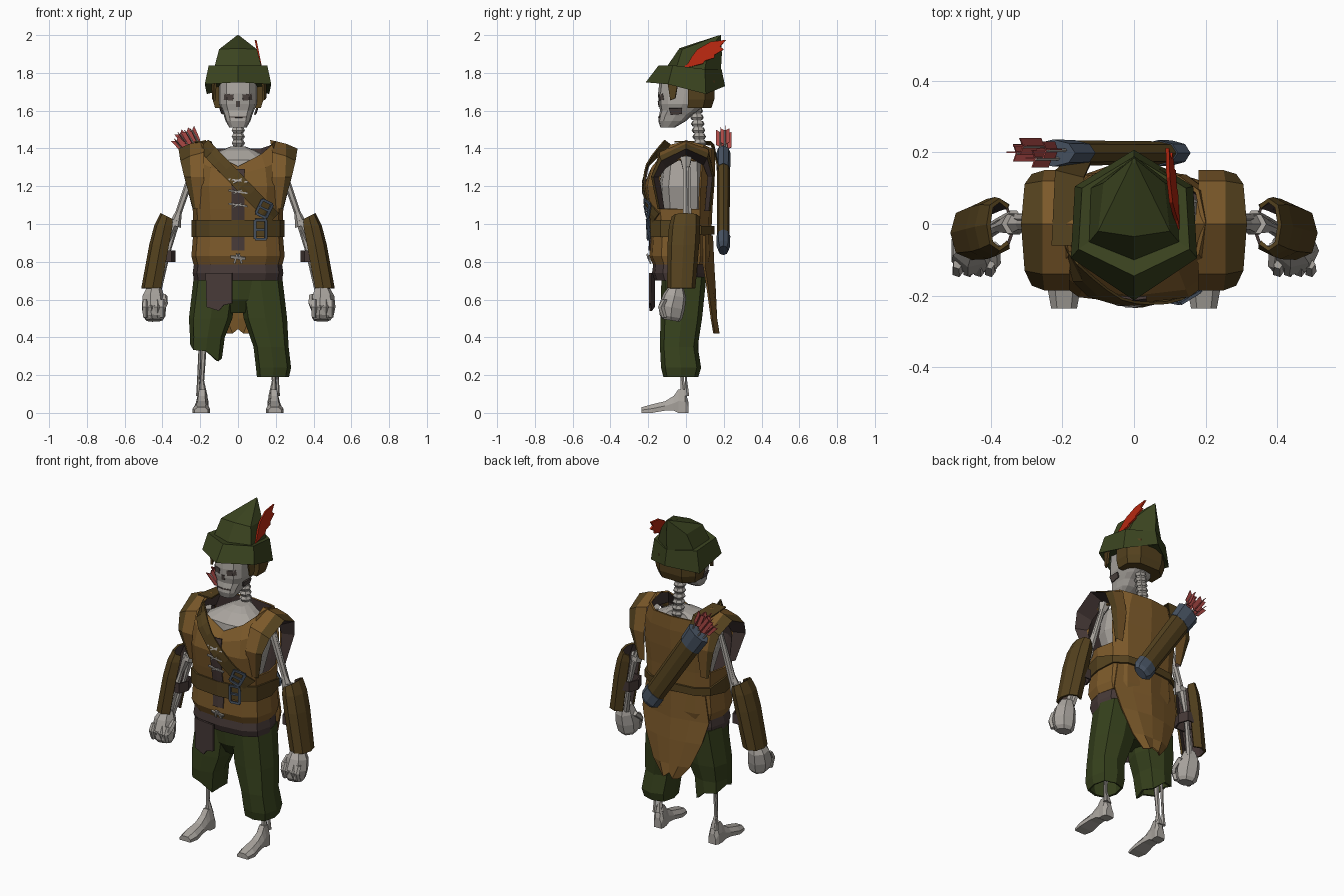
import bpy, math
from mathutils import Vector

def material(name, *rgb):
    m = bpy.data.materials.new(name)
    m.diffuse_color = (*rgb, 1)
    return m

JACKET = material("tan_leather", .20, .10, .023)
LEATHER = material("dark_leather", .088, .053, .013)
HAT = material("hat_green", .043, .057, .014)
TROUSER = material("trouser_green", .037, .053, .012)
BONE = material("bone", .40, .375, .345)
SASH = material("sash_brown", .062, .041, .038)
METAL = material("blue_grey", .065, .088, .125)
FEATHER = material("feather_red", .46, .02, .005)
FLETCH = material("fletching_red", .40, .065, .06)
DARK = material("socket_shadow", .075, .058, .052)

def mesh(name, verts, faces, mats, thick=0, lining=0):
    me = bpy.data.meshes.new(name)
    me.from_pydata([tuple(v) for v in verts], [], faces)
    for m in mats if isinstance(mats, list) else [mats]:
        me.materials.append(m)
    ob = bpy.data.objects.new(name, me)
    bpy.context.collection.objects.link(ob)
    if thick:
        s = ob.modifiers.new("thickness", 'SOLIDIFY')
        s.thickness, s.offset, s.material_offset = thick, -1, lining
    return ob

def loft(name, rings, mats, cap=True, thick=0, lining=0, skip=lambda r, i: False):
    # rings run from bottom to top so that faces point outward
    n, m = len(rings[0]), len(rings)-1
    faces = [(r*n+i, r*n+(i+1) % n, (r+1)*n+(i+1) % n, (r+1)*n+i)
             for r in range(m) for i in range(n) if not skip(r, i)]
    if cap:
        faces += [tuple(reversed(range(n))), tuple(m*n+i for i in range(n))]
    return mesh(name, [p for r in rings for p in r], faces, mats, thick, lining)

def oval(z, hw, yf, yb, n=12, cx=0, e=.7):
    pw = lambda v: math.copysign(abs(v)**e, v) if abs(v) > 1e-6 else 0
    a = [2*math.pi*i/n for i in range(n)]
    return [(cx+hw*pw(math.cos(t)), (yf+yb)/2+(yb-yf)/2*pw(math.sin(t)), z) for t in a]

def tube(name, path, mat, n=6, squash=1):
    pts = [Vector(p) for p, _ in path]
    ax = (pts[-1]-pts[0]).normalized()
    u = Vector((0, 1, 0)).cross(ax).normalized()
    v = ax.cross(u)*squash
    ang = [2*math.pi*i/n for i in range(n)]
    return loft(name, [[p+u*r*math.cos(t)+v*r*math.sin(t) for t in ang]
                       for p, (_, r) in zip(pts, path)], mat)

def lerp_table(rows, k):
    for a, b in zip(rows, rows[1:]):
        if k <= b[0]:
            t = max(0, (k-a[0])/(b[0]-a[0]))
            return [p+(q-p)*t for p, q in zip(a, b)]
    return rows[-1]

def bar(name, prof, a, b, w, mat, off=.012, n=1):
    # thin strip laid over the front of a profile
    d = Vector((b[0]-a[0], b[1]-a[1])).normalized()*w/2
    vs = []
    for i in range(n+1):
        for k in (1, 0, -1):
            x, z = a[0]+(b[0]-a[0])*i/n-d.y*k, a[1]+(b[1]-a[1])*i/n+d.x*k
            _, hw, yf, yb = lerp_table(prof, z)
            f = lerp_table([(0, 1), (.615, .904), (.904, .615), (1, 0)], abs(x)/hw)[1]
            vs.append((x, (yf+yb)/2+(yf-yb)/2*f-off, z))
    fs = [(3*i+k, 3*i+k+1, 3*i+k+4, 3*i+k+3) for i in range(n) for k in (0, 1)]
    return mesh(name, vs, fs, mat, .008)

# jacket with open armholes and a V neck
TORSO = [(.785, .235, -.175, .13), (.83, .247, -.195, .14), (.97, .235, -.185, .135),
         (1.08, .24, -.205, .14), (1.2, .25, -.222, .15), (1.33, .235, -.2, .155), (1.42, .2, -.14, .15)]
rings = [oval(*r) for r in TORSO]
drop = {9: .115, 8: .05, 10: .05, 2: .02, 3: .02, 4: .02, 0: -.02, 6: -.02}
for k, scale in ((5, .6), (6, 1)):
    rings[k] = [(x, y, z-scale*drop.get(i, 0)) for i, (x, y, z) in enumerate(rings[k])]
loft("jacket", rings, [JACKET, SASH], False, .012, 1, lambda r, i: r in (3, 4) and i in (11, 0, 5, 6))
loft("ribcage", [oval(1.0, .14, -.12, .1), oval(1.2, .2, -.14, .11), oval(1.34, .18, -.12, .1),
                 oval(1.39, .09, -.06, .09), oval(1.41, .04, -.01, .09)], BONE)
bar("front_panel", TORSO, (0, 1.29), (0, .86), .07, SASH, .006, 7)
for z in (1.23, 1.17, 1.1):
    bar("lace", TORSO, (-.05, z+.007), (.05, z-.007), .009, BONE, .014, 4)
    bar("lace_cross", TORSO, (-.025, z-.012), (.02, z+.01), .007, BONE, .016, 2)
bar("lace_knot", TORSO, (-.04, .825), (.04, .815), .014, BONE, .014, 4)
for s in (1, -1):
    bar("lace_end", TORSO, (s*.005, .84), (s*.02, .79), .011, BONE, .016)

# shoulder caps: tan top, dark trim, then a lining folded back into the armhole
CAP = [(-.15, 1.08, .19, .225, .238), (-.185, 1.25, .18, .25, .285), (-.14, 1.36, .18, .255, .305),
       (0, 1.425, .17, .255, .315), (.12, 1.375, .18, .255, .305), (.15, 1.25, .18, .25, .285),
       (.13, 1.07, .19, .225, .238)]
for s in (1, -1):
    vs = []
    for y, z, a, b, c in CAP:
        h = .02 if z > 1.3 else 0
        vs += [(s*a, y, z+h), (s*b, y, z), (s*c, y*.93, z-h*1.3), (s*.215, y*.76, z-h*3.2)]
    fs = [(4*i+k, 4*i+k+1, 4*i+k+5, 4*i+k+4)[::s] for i in range(6) for k in (0, 1, 2)]
    cap = mesh("shoulder_cap", vs, fs, [JACKET, LEATHER, SASH])
    for p in cap.data.polygons:
        p.material_index = p.index % 3

# belt (narrower behind), shoulder strap, buckles
def belt_ring(z, dz):
    return [(x, y, z-dz if y > .05 else z) for x, y, _ in oval(z, .247, -.203, .15)]
loft("belt", [belt_ring(.93, -.015), belt_ring(1.02, .03)], LEATHER, False, .012)
bar("shoulder_strap", TORSO, (-.185, 1.42), (.19, 1.03), .075, LEATHER, .014, 9)
mesh("strap_back", [(-.23, -.06, 1.44), (-.14, -.06, 1.44), (-.14, .13, 1.44), (-.22, .15, 1.42),
                    (-.12, .175, 1.3), (-.19, .175, 1.28)], [(0, 1, 2, 3), (3, 2, 4, 5)], LEATHER, .008)
for cx, cz, w, h, tilt in ((.14, 1.08, .03, .04, -.45), (.12, .97, .03, .05, 0)):
    c, s = math.cos(tilt), math.sin(tilt)
    q = [(cx+c*x*w-s*z*h, cz+s*x*w+c*z*h) for x, z in ((-1, -1), (1, -1), (1, 1), (-1, 1))]
    for i in range(4):
        bar("buckle", TORSO, q[i], q[(i+1) % 4], .014, METAL, .028)
    bar("buckle_pin", TORSO, (cx-w*c, cz-w*s), (cx+w*c, cz+w*s), .012, METAL, .03)

# sash with hanging end, coat tail
loft("sash", [oval(.7, .232, -.165, .11), oval(.74, .24, -.18, .118), oval(.81, .23, -.17, .115)], SASH)
mesh("sash_end", [(-.17, -.165, .74), (-.03, -.185, .74), (-.03, -.185, .58), (-.075, -.185, .57),
                  (-.1, -.18, .54), (-.165, -.165, .56)], [(0, 1, 2, 3, 4, 5)], SASH, .012)
tail = [(.94, .2, .1, .143), (.78, .225, .1, .15), (.65, .19, .12, .158), (.5, .125, .14, .163), (.42, .06, .153, .163)]
vs = [(x*w, ym if x == 0 else ye, z+(.025 if x == 0 and z < .45 else 0))
      for z, w, ye, ym in tail for x in (-1, -.5, 0, .5, 1)]
vs = [(x, y+.025 if i % 5 in (1, 3) else y, z) for i, (x, y, z) in enumerate(vs)]
mesh("coat_tail", vs, [(5*i+k, 5*i+k+1, 5*i+k+6, 5*i+k+5) for i in range(4) for k in range(4)], JACKET, .01)

# trousers, one leg torn short
loft("trouser_seat", [oval(.53, .06, -.08, .07, 8), oval(.6, .2, -.12, .09, 8), oval(.72, .23, -.13, .105, 8)], TROUSER)
LEG = [(.5, .145, .115, -.135, .085), (.72, .117, .117, -.13, .108)]
loft("left_trouser_leg", [oval(z, w, a, b, 8, cx) for z, cx, w, a, b in
     [(.19, .185, .085, -.12, .065), (.24, .188, .093, -.132, .08), (.35, .175, .093, -.138, .062)]+LEG],
     TROUSER, False, .012)
hem = [(x, y, .315-.45*(x+.17)+.012*(-1)**i) for i, (x, y, z) in enumerate(oval(.3, .085, -.125, .065, 8, -.17))]
loft("right_trouser_leg", [hem, oval(.4, .092, -.135, .065, 8, -.162)]
     + [oval(z, w, a, b, 8, -cx) for z, cx, w, a, b in LEG], TROUSER, False, .012)

for s in (1, -1):
    # shins and feet
    tube("shin_bone", [((s*.185, -.01, .09), .024), ((s*.19, -.02, .17), .011), ((s*.175, -.03, .5), .02)], BONE)
    tube("calf_bone", [((s*.208, .005, .09), .014), ((s*.21, 0, .17), .007), ((s*.19, 0, .5), .012)], BONE)
    sect = ((-1, 0), (1, 0), (1, .5), (.55, 1), (-.55, 1), (-1, .5))
    loft("foot", [[(s*cx+w*x, y, b+(h-b)*z) for x, z in sect] for y, w, b, h, cx in (
        (.012, .025, 0, .06, .185), (-.005, .032, 0, .12, .188), (-.04, .03, 0, .125, .19),
        (-.065, .032, .012, .09, .192), (-.11, .037, .012, .062, .193),
        (-.18, .046, 0, .045, .195), (-.235, .036, 0, .03, .195))], BONE)
    # arm bones
    tube("upper_arm", [((s*.215, 0, 1.35), .035), ((s*.235, 0, 1.29), .019), ((s*.315, 0, 1.06), .017),
                       ((s*.335, 0, .99), .034)], BONE)
    tube("upper_arm_rear", [((s*.24, .012, 1.3), .014), ((s*.325, .015, 1.02), .016)], BONE)
    tube("forearm", [((s*.34, 0, 1.02), .03), ((s*.38, -.01, .9), .014), ((s*.445, -.045, .63), .022)], BONE)
    tube("forearm_inner", [((s*.335, .02, .99), .02), ((s*.37, .01, .85), .012), ((s*.425, -.03, .64), .018)], BONE)
    # bracer, open on the inner side
    br = [oval(z, w, a, b, 8, cx, .85) for z, cx, w, a, b in
          ((.66, .452, .06, -.1, .05), (.89, .41, .06, -.098, .07), (.99, .388, .056, -.09, .075),
           (1.04, .375, .036, -.075, .072))]
    br[3] = [(x, y, z+.5*(x-.375)) for x, y, z in br[3]]
    gap = (3, 4) if s > 0 else (2, 3)
    loft("bracer", [[(s*x, y, z) for x, y, z in r][::s] for r in br], [LEATHER, SASH], False, .012, 1,
         lambda r, i: i in gap)
    loft("bracer_strap", [oval(z, .055, -.075, .055, 6, s*.385) for z in (.8, .86)], SASH, False, .01)
    # fist
    tube("fist", [((s*.443, -.08, .49), .045), ((s*.445, -.08, .51), .06), ((s*.448, -.075, .56), .068),
                  ((s*.45, -.06, .62), .06), ((s*.445, -.05, .67), .036)], BONE, 7, 1.05)
    for k in range(4):
        x = s*(.402+.03*k)
        tube("finger", [((x, -.115, .505), .014), ((x, -.132, .56), .017), ((x, -.112, .6), .014)], BONE, 5)
    tube("thumb", [((s*.4, -.13, .545), .012), ((s*.388, -.11, .58), .017), ((s*.39, -.06, .62), .016)], BONE, 5)

# neck vertebrae
tube("neck_core", [((0, .08, 1.38), .024), ((0, .05, 1.63), .024)], BONE)
for i in range(7):
    y, z = .078-.004*i, 1.38+.034*i
    tube("vertebra", [((0, y, z), .028), ((0, y, z+.014), .037), ((0, y, z+.03), .028)], BONE, 7)

# skull and jaw
SKULL = [(1.51, .045, -.135, -.06), (1.545, .066, -.147, 0), (1.575, .075, -.143, .03), (1.6, .085, -.137, .07),
         (1.635, .1, -.145, .11), (1.69, .1, -.148, .13), (1.76, .1, -.14, .13)]
loft("skull", [oval(*r) for r in SKULL], BONE)
for s in (1, -1):
    bar("eye_socket", SKULL, (s*.025, 1.668), (s*.074, 1.674), .032, DARK, .004, 3)
    mesh("jaw_gap", [(s*.096, -.09, 1.615), (s*.1, -.02, 1.615), (s*.09, -.02, 1.585), (s*.084, -.08, 1.58)],
         [(0, 1, 2, 3)], DARK, .008)
bar("nose_hole", SKULL, (0, 1.65), (0, 1.62), .02, DARK, .004)
bar("mouth_line", SKULL, (-.045, 1.566), (.045, 1.566), .006, DARK, .004, 6)

# hair under the hat
HAIR = ((.135, .01), (.135, .1), (.075, .15), (-.075, .15), (-.135, .1), (-.135, .01))
loft("hair", [[(x*k, y*k, z) for x, y in HAIR] for z, k in ((1.615, .9), (1.66, 1), (1.76, 1.02))], LEATHER)
for s in (1, -1):
    mesh("sideburn", [(s*.125, -.095, 1.75), (s*.14, -.04, 1.75), (s*.138, -.055, 1.665), (s*.13, -.08, 1.655)],
         [(0, 1, 2, 3)], LEATHER, .012)

# pointed hat: each ring is front, side front, side back, back
def hexring(f, a, b, r):
    return [(0, *f), a, b, (0, *r), (-b[0], *b[1:]), (-a[0], *a[1:])]
loft("hat", [hexring((-.185, 1.765), (.145, -.08, 1.75), (.14, .09, 1.71), (.17, 1.74)),
             hexring((-.213, 1.75), (.176, -.095, 1.74), (.165, .105, 1.688), (.207, 1.73)),
             hexring((-.145, 1.84), (.155, -.07, 1.84), (.145, .1, 1.82), (.188, 1.82)),
             hexring((-.1, 1.835), (.125, -.05, 1.83), (.12, .1, 1.82), (.185, 1.82)),
             hexring((-.035, 1.93), (.1, -.02, 1.925), (.085, .115, 1.91), (.19, 1.9)),
             hexring((.17, 1.998), (.006, .172, 1.998), (.006, .18, 1.998), (.184, 2.0))], HAT)

# hat feather with a notched edge
edge = [(-.02, 1.825), (.03, 1.835), (.09, 1.85), (.1, 1.865), (.15, 1.88), (.15, 1.895), (.2, 1.925),
        (.18, 1.94), (.212, 1.975), (.13, 1.965), (.06, 1.925), (.03, 1.885), (.01, 1.85)]
mesh("feather", [(.128-.2*(z-1.825), y, z) for y, z in edge], [tuple(range(len(edge)))], FEATHER, .01)

# quiver and arrows
A, B = Vector((.112, .198, .87)), Vector((-.225, .198, 1.375))
at = lambda t: A.lerp(B, t)
tube("quiver", [(at(.1), .06), (at(.84), .065)], LEATHER, 8, .54)
tube("quiver_tip", [(at(-.02), .045), (at(.02), .063), (at(.13), .065)], METAL, 8, .56)
tube("quiver_rim", [(at(.82), .069), (at(1), .073)], METAL, 8, .52)
axis = (B-A).normalized()
side = Vector((0, 1, 0)).cross(axis)
for u, v, h in ((-.035, 0, .11), (-.01, .018, .13), (.015, -.016, .12), (.036, .008, .11)):
    p = B+side*u+Vector((0, v, 0))
    q = p+axis*h+side*u*.4
    tube("arrow_shaft", [(p-axis*.06, .005), (q, .005)], BONE, 4)
    for d in (side, Vector((0, 1, 0))):
        w = d*.024
        mesh("fletching", [p+axis*.03, p+axis*.045+w, q+axis*.015+w, q, q+axis*.015-w, p+axis*.045-w],
             [(0, 1, 2, 3), (0, 3, 4, 5)], FLETCH, .004)
